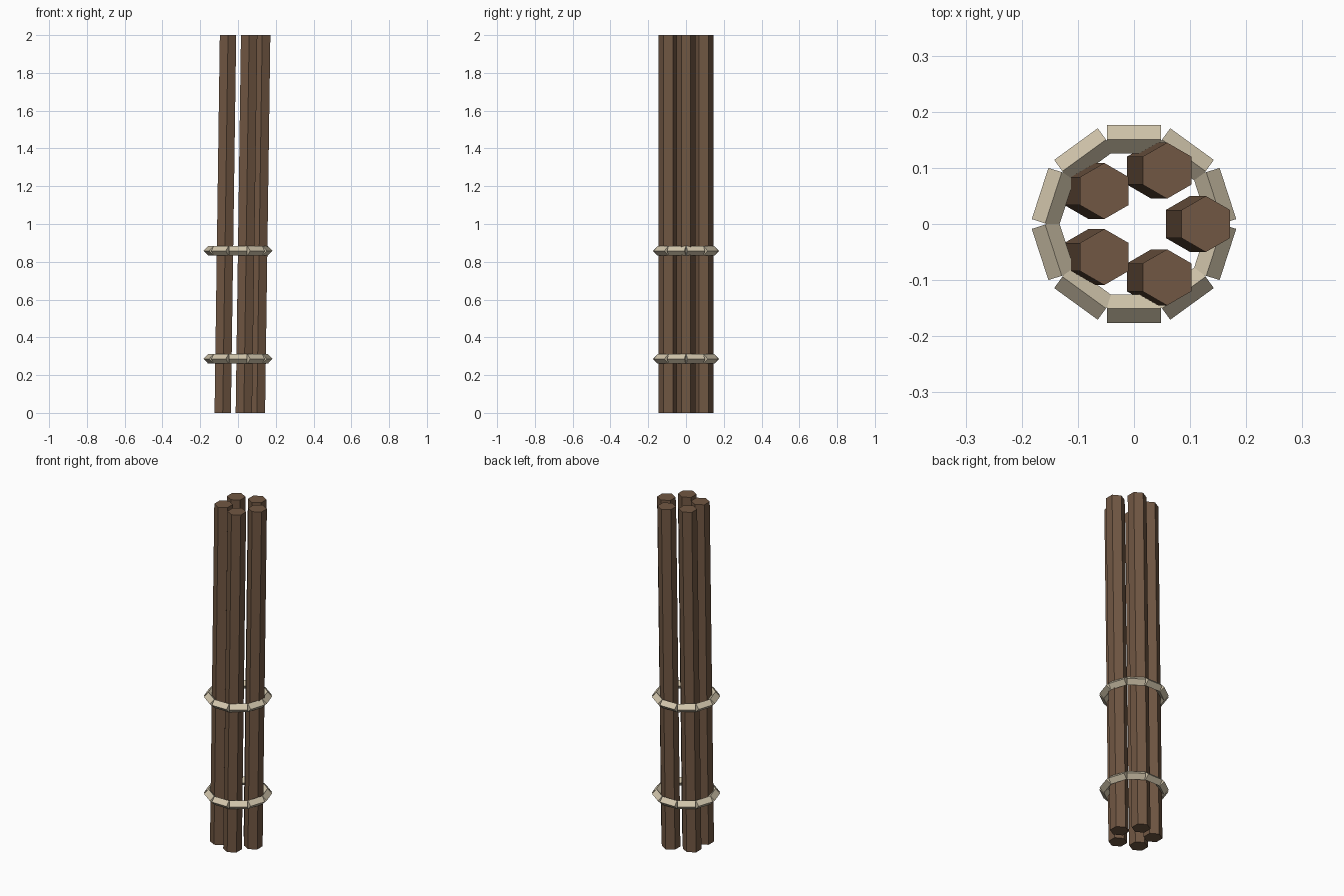
import bpy, bmesh, math
from mathutils import Matrix, Vector

if "Cube" in bpy.data.objects:
    bpy.data.objects.remove(bpy.data.objects["Cube"])


def material(name, rgb):
    m = bpy.data.materials.new(name)
    m.diffuse_color = (*rgb, 1)
    m.use_nodes = True
    m.node_tree.nodes["Principled BSDF"].inputs["Base Color"].default_value = m.diffuse_color
    return m


WOOD = material("brown wood", (0.165, 0.096, 0.056))
ROPE = material("pale rope", (0.64, 0.56, 0.41))


def add_object(name, bm, mat):
    mesh = bpy.data.meshes.new(name)
    bm.to_mesh(mesh)
    bm.free()
    mesh.materials.append(mat)
    obj = bpy.data.objects.new(name, mesh)
    bpy.context.collection.objects.link(obj)
    return obj


def prism(bm, sides, radius, length, matrix):
    """Closed prism along local z, with its first corner on local +x."""
    step = 2 * math.pi / sides
    rings = [[bm.verts.new(matrix @ Vector((radius * math.cos(i * step),
                                            radius * math.sin(i * step), z)))
              for i in range(sides)] for z in (-length / 2, length / 2)]
    low, high = rings
    bm.faces.new(low[::-1])
    bm.faces.new(high)
    for i in range(sides):
        j = (i + 1) % sides
        bm.faces.new((low[i], low[j], high[j], high[i]))


# Five hexagonal poles in a circle, all leaning slightly to +x
LEAN = 0.028
for k in range(5):
    a = math.radians(72 * k)
    bm = bmesh.new()
    place = Matrix.Translation((0.1 * math.cos(a) + LEAN / 2, 0.1 * math.sin(a), 1))
    shear = Matrix.Identity(4)
    shear[0][2] = LEAN / 2
    prism(bm, 6, 0.05, 2, place @ shear @ Matrix.Rotation(math.pi / 2, 4, 'Z'))
    add_object(f"pole_{k + 1}", bm, WOOD)

# Two rope bindings, each made of ten straight diamond-section pieces
for name, z in (("lower_binding", 0.286), ("upper_binding", 0.858)):
    bm = bmesh.new()
    for k in range(10):
        turn = Matrix.Rotation(math.radians(18 + 36 * k), 4, 'Z')
        piece = (Matrix.Translation((0, 0, z)) @ turn
                 @ Matrix.Translation((0.151, 0, 0))
                 @ Matrix.Rotation(math.pi / 2, 4, 'X'))
        prism(bm, 4, 0.025, 0.096, piece)
    add_object(name, bm, ROPE)
